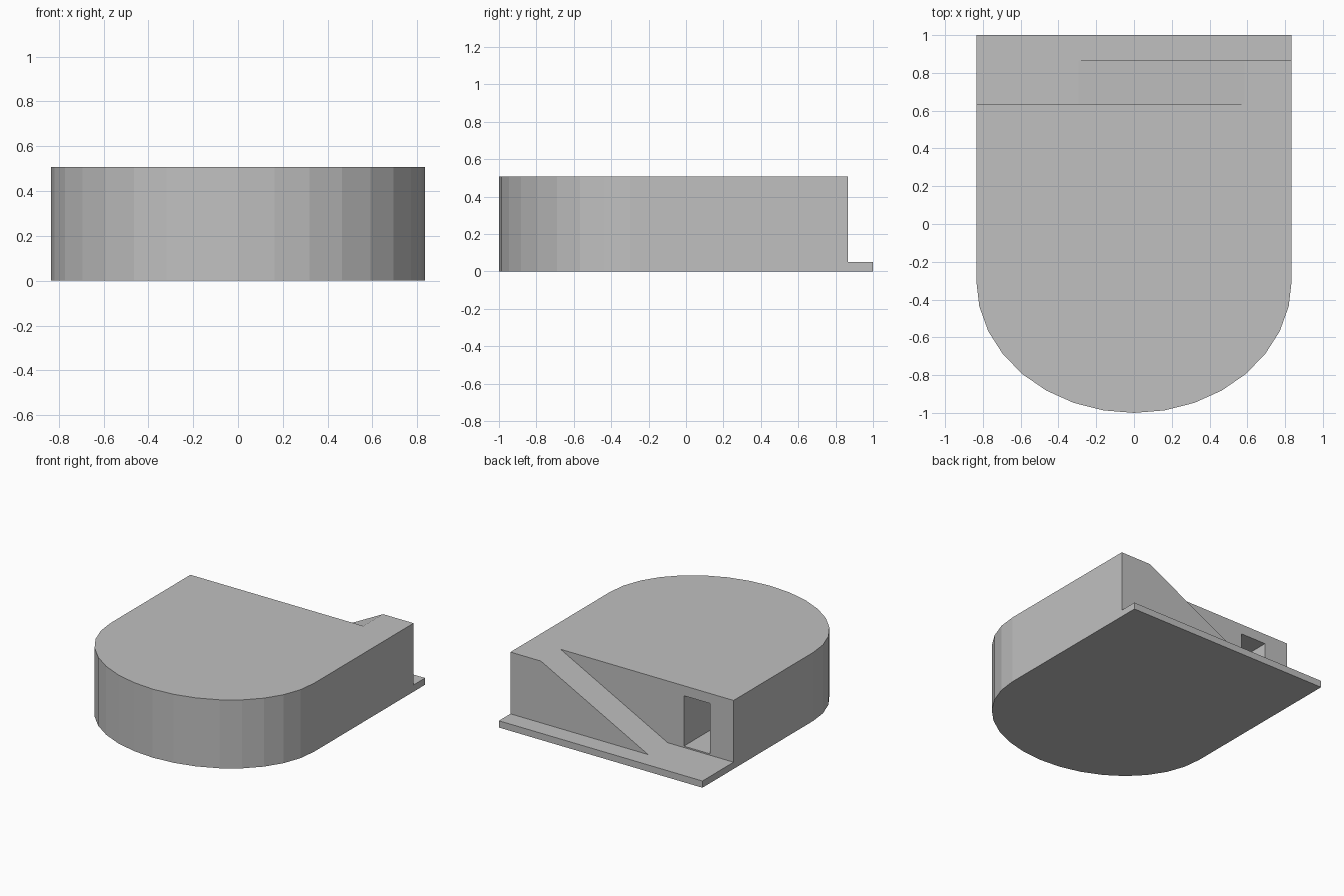
import bpy, bmesh, math
from mathutils import Vector

if "Cube" in bpy.data.objects:
    bpy.data.objects.remove(bpy.data.objects["Cube"], do_unlink=True)

HALF_W, TOP, PLATE = 0.835, 0.508, 0.05
BODY_BACK, RAMP_BACK, PLATE_BACK = 0.635, 0.865, 1.0
ARC_Y, ARC_DEPTH, ARC_STEPS = -0.3, 0.7, 16

grey = bpy.data.materials.new("light grey")
grey.use_nodes = True
colour = (0.53, 0.53, 0.53, 1)
grey.diffuse_color = colour
grey.node_tree.nodes["Principled BSDF"].inputs["Base Color"].default_value = colour


def prism(name, points, push):
    """Extrude a flat outline along the push vector."""
    bm = bmesh.new()
    face = bm.faces.new([bm.verts.new(p) for p in points])
    new = bmesh.ops.extrude_face_region(bm, geom=[face])["geom"]
    verts = [v for v in new if isinstance(v, bmesh.types.BMVert)]
    bmesh.ops.translate(bm, verts=verts, vec=Vector(push))
    bmesh.ops.recalc_face_normals(bm, faces=bm.faces)
    mesh = bpy.data.meshes.new(name)
    bm.to_mesh(mesh)
    bm.free()
    mesh.materials.append(grey)
    obj = bpy.data.objects.new(name, mesh)
    bpy.context.collection.objects.link(obj)
    return obj


def round_front(back):
    """Outline with a straight back edge and a half-ellipse front."""
    arc = [(-HALF_W * math.cos(math.pi * i / ARC_STEPS),
            ARC_Y - ARC_DEPTH * math.sin(math.pi * i / ARC_STEPS), 0)
           for i in range(ARC_STEPS + 1)]
    return [(-HALF_W, back, 0)] + arc + [(HALF_W, back, 0)]


def combine(target, tool, operation):
    """Apply a boolean and discard the tool."""
    mod = target.modifiers.new(operation, "BOOLEAN")
    mod.operation, mod.object, mod.solver = operation, tool, "EXACT"
    bpy.context.view_layer.objects.active = target
    bpy.ops.object.modifier_apply(modifier=mod.name)
    bpy.data.objects.remove(tool, do_unlink=True)


# Main block with rounded front
body = prism("rounded_body", round_front(BODY_BACK), (0, 0, TOP))

# Thin base plate projecting at the back
plate = prism("base_plate", round_front(PLATE_BACK), (0, 0, PLATE))
combine(body, plate, "UNION")

# Sloping ramp along the back wall, level with the top at one end
ramp_side = [(HALF_W, 0), (HALF_W, TOP), (0.585, TOP), (-0.295, PLATE), (-0.295, 0)]
start = BODY_BACK - 0.1
ramp = prism("ramp", [(x, start, z) for x, z in ramp_side], (0, RAMP_BACK - start, 0))
combine(body, ramp, "UNION")

# Doorway recess at the foot of the ramp
door = [(-0.64, 0.06), (-0.427, 0.06), (-0.427, 0.434), (-0.64, 0.434)]
cutter = prism("doorway_cutter", [(x, 0.05, z) for x, z in door], (0, 0.7, 0))
combine(body, cutter, "DIFFERENCE")
